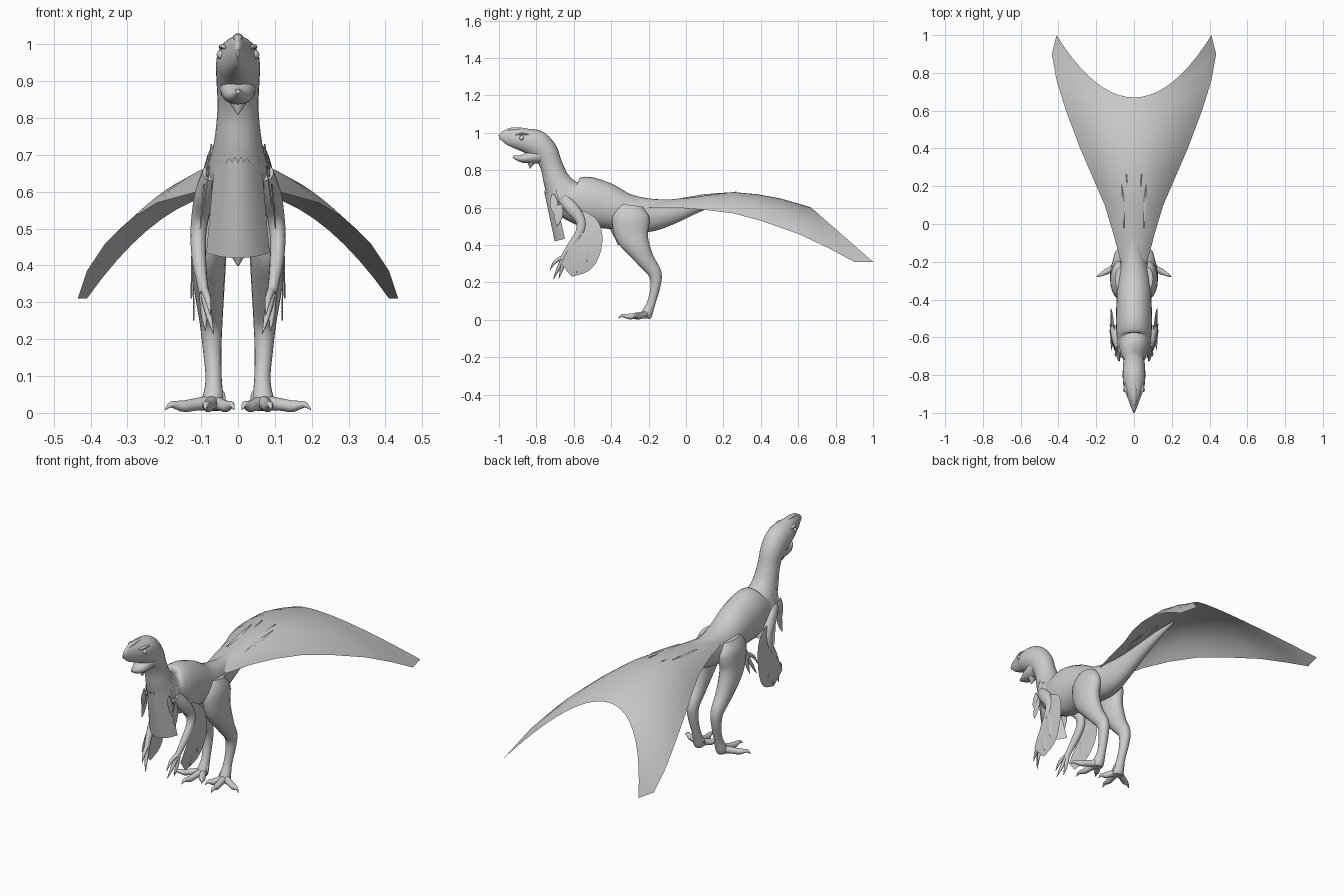
import bpy, bmesh, math
from mathutils import Vector

cube = bpy.data.objects.get("Cube")
if cube:
    bpy.data.objects.remove(cube, do_unlink=True)

grey = bpy.data.materials.new("light_grey")
grey.use_nodes = True
grey.diffuse_color = (0.6, 0.6, 0.6, 1)
grey.node_tree.nodes["Principled BSDF"].inputs["Base Color"].default_value = (0.6, 0.6, 0.6, 1)


def finish(name, bm, facing=None):
    """Turn a bmesh into a smooth object; open sheets are turned toward 'facing'."""
    bmesh.ops.recalc_face_normals(bm, faces=bm.faces)
    if facing is not None:
        total = sum((f.normal * f.calc_area() for f in bm.faces), Vector())
        if total.dot(Vector(facing)) < 0:
            bmesh.ops.reverse_faces(bm, faces=bm.faces)
    mesh = bpy.data.meshes.new(name)
    bm.to_mesh(mesh)
    bm.free()
    mesh.materials.append(grey)
    obj = bpy.data.objects.new(name, mesh)
    bpy.context.collection.objects.link(obj)
    bpy.ops.object.select_all(action="DESELECT")
    obj.select_set(True)
    bpy.context.view_layer.objects.active = obj
    bpy.ops.object.shade_smooth_by_angle(angle=math.radians(50))
    return obj


def smooth_path(points, steps):
    """Catmull-Rom interpolation of tuples."""
    out = []
    last = len(points) - 1
    for i in range(last):
        quad = [points[max(i - 1, 0)], points[i], points[i + 1], points[min(i + 2, last)]]
        for s in range(steps):
            t = s / steps
            out.append([0.5 * (2 * b + (c - a) * t + (2 * a - 5 * b + 4 * c - d) * t * t
                               + (3 * b - a - 3 * c + d) * t ** 3) for a, b, c, d in zip(*quad)])
    out.append(list(points[-1]))
    return out


def loft(name, points, sides=16, steps=4):
    """Closed tube through (x, y, z, half width, half depth) stations."""
    rows = smooth_path(points, steps)
    bm = bmesh.new()
    rings = []
    for i, (x, y, z, w, d) in enumerate(rows):
        tangent = (Vector(rows[min(i + 1, len(rows) - 1)][:3]) - Vector(rows[max(i - 1, 0)][:3])).normalized()
        side = Vector((1, 0, 0))
        side = (side - tangent * side.dot(tangent)).normalized()
        up = tangent.cross(side)
        w, d = max(w, 0.001), max(d, 0.001)
        rings.append([bm.verts.new(Vector((x, y, z)) + side * w * math.cos(a) + up * d * math.sin(a))
                      for a in (2 * math.pi * k / sides for k in range(sides))])
    for a, b in zip(rings, rings[1:]):
        for k in range(sides):
            j = (k + 1) % sides
            bm.faces.new((a[k], a[j], b[j], b[k]))
    bm.faces.new(rings[0])
    bm.faces.new(rings[-1])
    return finish(name, bm)


def sheet(name, rows, facing):
    """Open surface from a grid of points."""
    bm = bmesh.new()
    grid = [[bm.verts.new(p) for p in row] for row in rows]
    for a, b in zip(grid, grid[1:]):
        for k in range(len(a) - 1):
            bm.faces.new((a[k], a[k + 1], b[k + 1], b[k]))
    return finish(name, bm, facing)


def feather(name, root, tip, spread, facing):
    """Pointed leaf-shaped plate from root to tip."""
    root, tip, spread = Vector(root), Vector(tip), Vector(spread)
    rows = []
    for t, w in ((0, .35), (.3, .9), (.6, 1), (.85, .55), (1, .06)):
        mid = root.lerp(tip, t)
        rows.append([mid - spread * w, mid + Vector(facing) * .004, mid + spread * w])
    return sheet(name, rows, facing)


# Body, neck and upper head in one sweep from tail tip to beak tip
spine = [(.32, .672, .004, .004), (.2, .65, .02, .022), (.05, .612, .035, .042),
         (-.08, .578, .05, .068), (-.2, .56, .07, .09), (-.32, .575, .088, .1),
         (-.44, .612, .094, .125), (-.54, .632, .096, .135), (-.63, .655, .085, .105),
         (-.685, .73, .066, .075), (-.718, .82, .056, .06), (-.75, .895, .058, .066),
         (-.8, .94, .06, .074), (-.86, .96, .055, .063), (-.92, .972, .034, .051),
         (-.97, .98, .016, .034), (-1, .977, .003, .01)]
loft("body", [(0, *p) for p in spine], sides=24, steps=5)

# Lower jaw, throat wattle, crest and pelvic keel
loft("lower_jaw", [(0, -.77, .885, .05, .05), (0, -.83, .87, .045, .035),
                   (0, -.88, .862, .03, .02), (0, -.925, .872, .005, .006)])
loft("wattle", [(0, -.8, .89, .04, .04), (0, -.825, .85, .028, .025), (0, -.835, .81, .002, .002)], sides=10)
loft("crest", [(0, -.78, 1.0, .004, .004), (0, -.87, 1.015, .014, .012),
               (0, -.94, 1.017, .012, .01), (0, -.98, 1.0, .003, .004)], sides=10)
loft("pelvic_keel", [(0, -.35, .52, .05, .07), (0, -.35, .45, .03, .04), (0, -.36, .4, .003, .005)], sides=12)

# Tail fan: a drooping sheet with a concave trailing edge
fan = [(-.2, .63, .07, -.2, .6), (-.05, .647, .11, -.05, .6), (.1, .672, .155, .1, .588),
       (.25, .683, .22, .25, .57), (.38, .672, .285, .4, .53), (.5, .65, .36, .6, .46),
       (.6, .622, .41, .76, .385), (.65, .607, .435, .9, .31), (.67, .6, .41, 1.0, .31)]
fan_rows = []
for cy, cz, ox, oy, oz in fan:
    us = [k / 10 for k in range(-10, 11)]
    fan_rows.append([(ox * u, cy + (oy - cy) * u * u, cz + (oz - cz) * u * u) for u in us])
sheet("tail_fan", fan_rows, (0, 0, 1))

# Chest bib: a curved hanging sheet with a ragged top
bib_rows = []
for i in range(6):
    t = i / 5
    half, z, y = .064 + .022 * t, .68 - .26 * t, -.757 + .055 * t
    row = []
    for k in range(-8, 9):
        u = k / 8
        rag = (.016 if k % 2 else 0) if i == 0 else 0
        row.append((half * u, y + .055 * u * u, z + rag + .02 * u * u * (t - .3)))
    bib_rows.append(row)
sheet("chest_bib", bib_rows, (0, -1, 0))

for s, tag in ((1, "left"), (-1, "right")):
    def tube(part, pts, sides=14):
        return loft(tag + "_" + part, [(s * p[0], *p[1:]) for p in pts], sides)

    # Eye and brow
    bm = bmesh.new()
    bmesh.ops.create_uvsphere(bm, u_segments=12, v_segments=8, radius=.013)
    bmesh.ops.translate(bm, verts=bm.verts, vec=(s * .045, -.878, .972))
    finish(tag + "_eye", bm)
    tube("brow", [(.046, -.84, .99, .004, .004), (.043, -.875, .994, .009, .007),
                  (.032, -.91, .99, .004, .004)], 8)

    # Leg
    tube("leg", [(.07, -.29, .61, .03, .06), (.075, -.295, .55, .049, .1), (.078, -.29, .46, .048, .092),
                 (.08, -.255, .385, .046, .066), (.077, -.212, .315, .039, .047),
                 (.073, -.165, .245, .031, .036), (.07, -.165, .17, .025, .026),
                 (.066, -.186, .09, .022, .023), (.068, -.21, .03, .03, .03), (.068, -.215, .008, .024, .024)], 18)

    # Toes with tapering claws
    for part, tip in (("inner_toe", (.01, -.3)), ("middle_toe", (.09, -.362)), ("outer_toe", (.198, -.28))):
        base = (.068, -.21)
        toe = []
        for t, z, r in ((0, .028, .022), (.35, .023, .017), (.6, .018, .016), (.75, .021, .012),
                        (.88, .022, .008), (1, .008, .001)):
            toe.append((base[0] + (tip[0] - base[0]) * t, base[1] + (tip[1] - base[1]) * t, z, r, r))
        tube(part, toe, 10)
    tube("dewclaw", [(.06, -.2, .06, .012, .012), (.044, -.205, .05, .009, .009), (.035, -.22, .025, .001, .001)], 8)

    # Arm and three clawed fingers
    tube("arm", [(.075, -.66, .65, .022, .03), (.09, -.61, .595, .027, .036), (.102, -.565, .535, .024, .028),
                 (.108, -.565, .475, .021, .024), (.105, -.605, .41, .019, .021),
                 (.098, -.64, .36, .015, .017), (.092, -.66, .325, .014, .016)])
    for part, mid, tip in (("thumb", (.082, -.7, .31), (.075, -.728, .265)),
                           ("middle_finger", (.08, -.685, .27), (.066, -.71, .215)),
                           ("outer_finger", (.092, -.665, .27), (.088, -.68, .222))):
        tube(part, [(.094, -.65, .34, .012, .012), (*mid, .009, .009), (*tip, .001, .001)], 8)

    # Wing plate fanning from the forearm
    inner = [(-.61, .585), (-.585, .54), (-.575, .48), (-.605, .41), (-.645, .35), (-.67, .3)]
    outer = [(-.54, .58), (-.475, .535), (-.447, .45), (-.462, .345), (-.515, .265), (-.61, .23)]
    wing = []
    for (ay, az), (by, bz) in zip(smooth_path(inner, 3), smooth_path(outer, 3)):
        row = []
        for k in range(5):
            y, z = ay + (by - ay) * k / 4, az + (bz - az) * k / 4
            row.append((s * (.124 - .6 * (z - .4) ** 2), y, z))
        wing.append(row)
    sheet(tag + "_wing", wing, (s, 0, 0))

    # Ragged feathers along shoulder and forearm
    tufts = [((.07, -.68, .73), (.088, -.66, .62)), ((.075, -.65, .71), (.1, -.62, .6)),
             ((.075, -.71, .67), (.09, -.7, .56)), ((.09, -.67, .62), (.1, -.69, .5)),
             ((.122, -.56, .47), (.125, -.53, .31)), ((.12, -.6, .42), (.118, -.585, .25))]
    for i, (root, tip) in enumerate(tufts):
        feather(f"{tag}_tuft_{i + 1}", (s * root[0], *root[1:]), (s * tip[0], *tip[1:]),
                (0, .022, 0), (s, 0, 0))

    # Quill feathers lying on the tail fan
    for i, x in enumerate((.03, .055)):
        feather(f"{tag}_quill_{i + 1}", (s * x, -.02, .643), (s * (x + .01), .27 - .06 * i, .682 - .006 * i),
                (.01, 0, 0), (0, 0, 1))
